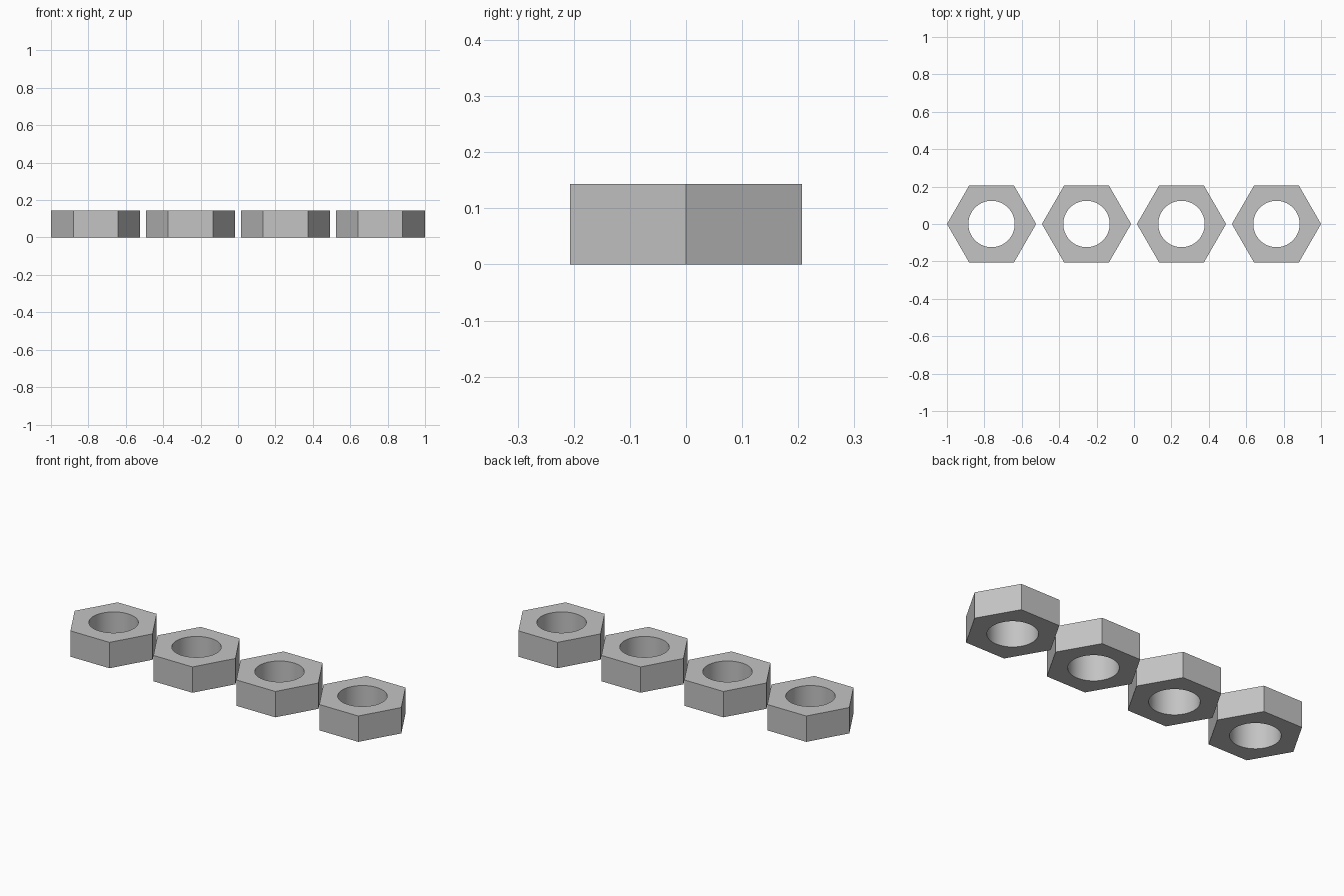
import bpy
import bmesh
from math import cos, sin, tau, radians

HEX_RADIUS = 0.2385
HOLE_RADIUS = 0.124
HEIGHT = 0.143
SPACING = 0.5077
ARC = 12            # bore segments per hexagon side
BORE = 6 * ARC

cube = bpy.data.objects.get("Cube")
if cube:
    bpy.data.objects.remove(cube, do_unlink=True)

# Plain grey steel
steel = bpy.data.materials.new("grey steel")
steel.use_nodes = True
grey = (0.55, 0.55, 0.55, 1)
steel.diffuse_color = grey
steel.node_tree.nodes["Principled BSDF"].inputs["Base Color"].default_value = grey


def ring(bm, count, radius, z):
    return [bm.verts.new((radius * cos(tau * i / count), radius * sin(tau * i / count), z))
            for i in range(count)]


def wall(bm, low, high):
    n = len(low)
    return [bm.faces.new((low[i], low[(i + 1) % n], high[(i + 1) % n], high[i]))
            for i in range(n)]


def nut_mesh():
    bm = bmesh.new()
    outer = [ring(bm, 6, HEX_RADIUS, z) for z in (0, HEIGHT)]
    inner = [ring(bm, BORE, HOLE_RADIUS, z) for z in (0, HEIGHT)]
    # Six outer flats and the round bore
    wall(bm, *outer)
    for face in wall(bm, inner[1], inner[0]):
        face.smooth = True
    # Flat top and bottom, one sector per side
    for level in (0, 1):
        for side in range(6):
            arc = [inner[level][(side * ARC + k) % BORE] for k in range(ARC + 1)]
            sector = [outer[level][side], outer[level][(side + 1) % 6]] + arc[::-1]
            bm.faces.new(sector if level else sector[::-1])
    bm.normal_update()
    mesh = bpy.data.meshes.new("hex_nut")
    bm.to_mesh(mesh)
    bm.free()
    mesh.materials.append(steel)
    mesh.set_sharp_from_angle(angle=radians(30))
    return mesh


# Row of four identical nuts
mesh = nut_mesh()
for i in range(4):
    nut = bpy.data.objects.new(f"hex_nut_{i + 1}", mesh)
    nut.location.x = (i - 1.5) * SPACING
    bpy.context.collection.objects.link(nut)
